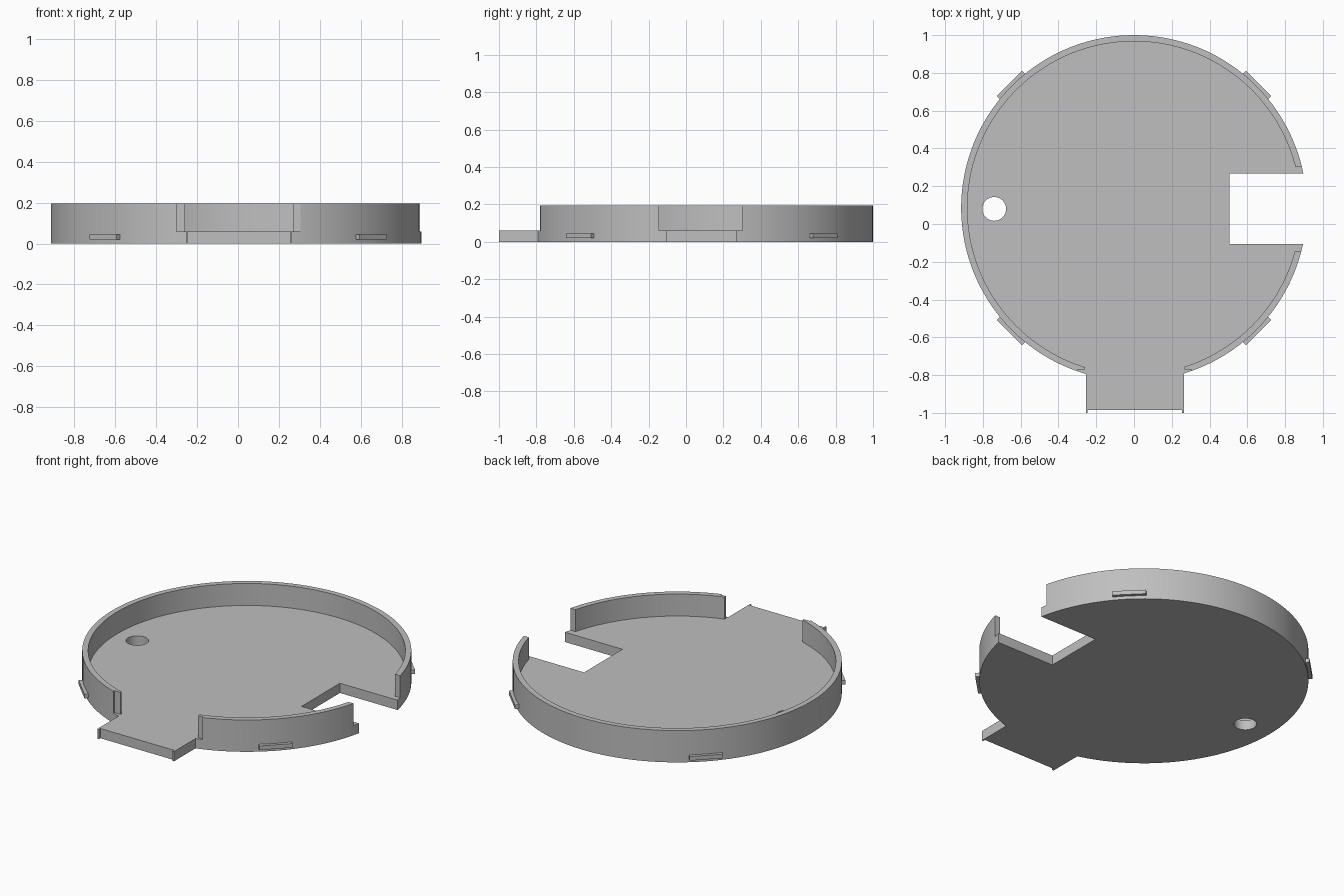
import bpy, bmesh
from math import acos, cos, pi, radians, sin
from mathutils import Matrix, Vector

if "Cube" in bpy.data.objects:
    bpy.data.objects.remove(bpy.data.objects["Cube"], do_unlink=True)

OUTER, INNER = 0.915, 0.882      # wall radii
CY = 0.085                       # disc centre in y
FLOOR, TOP = 0.06, 0.195         # floor and rim heights

grey = bpy.data.materials.new("plain grey")
grey.use_nodes = True
grey.diffuse_color = (0.52, 0.52, 0.52, 1)
grey.node_tree.nodes["Principled BSDF"].inputs["Base Color"].default_value = grey.diffuse_color


def prism(name, outline, z0, z1):
    """Extrude a counter-clockwise outline between two heights."""
    bm = bmesh.new()
    face = bm.faces.new([bm.verts.new((x, y, z0)) for x, y in outline])
    top = bmesh.ops.extrude_face_region(bm, geom=[face])["geom"]
    bmesh.ops.translate(bm, vec=(0, 0, z1 - z0),
                        verts=[v for v in top if isinstance(v, bmesh.types.BMVert)])
    bmesh.ops.recalc_face_normals(bm, faces=bm.faces)
    mesh = bpy.data.meshes.new(name)
    bm.to_mesh(mesh)
    bm.free()
    mesh.materials.append(grey)
    ob = bpy.data.objects.new(name, mesh)
    bpy.context.collection.objects.link(ob)
    return ob


def arc(cx, cy, r, a0, a1, n):
    return [(cx + r * cos(a0 + (a1 - a0) * i / n),
             cy + r * sin(a0 + (a1 - a0) * i / n)) for i in range(n + 1)]


def circle(cx, cy, r, n):
    return arc(cx, cy, r, 0, 2 * pi, n)[:-1]


def rect(x0, x1, y0, y1):
    return [(x0, y0), (x1, y0), (x1, y1), (x0, y1)]


def activate(ob):
    bpy.ops.object.select_all(action='DESELECT')
    ob.select_set(True)
    bpy.context.view_layer.objects.active = ob


def cut(ob, outline, z0, z1):
    cutter = prism("cutter", outline, z0, z1)
    cutter.hide_render = True
    mod = ob.modifiers.new("cut", 'BOOLEAN')
    mod.operation, mod.solver, mod.object = 'DIFFERENCE', 'EXACT', cutter
    activate(ob)
    bpy.ops.object.modifier_apply(modifier=mod.name)
    bpy.data.objects.remove(cutter, do_unlink=True)


# Tray blank: round outline with a front tab ending in two tiny prongs
TL, TR, END, LIP = -0.255, 0.265, -1.0, -0.985
outline = arc(0, CY, OUTER, -acos(TR / OUTER), 2 * pi - acos(TL / OUTER), 140)
outline += [(TL, END), (TL + 0.01, END), (TL + 0.01, LIP),
            (TR - 0.01, LIP), (TR - 0.01, END), (TR, END)]
tray = prism("tray", outline, 0, TOP)

# Recess, stepped wall gaps, side slot and round hole
cut(tray, circle(0, CY, INNER, 144), FLOOR, 0.4)
cut(tray, rect(-0.3, 0.305, -1.2, -0.77), FLOOR, 0.4)
cut(tray, rect(-0.26, 0.268, -0.9, -0.7), FLOOR, 0.4)
cut(tray, rect(0.75, 1.2, -0.145, 0.302), FLOOR, 0.4)
cut(tray, rect(0.505, 1.2, -0.105, 0.267), -0.2, 0.4)
cut(tray, circle(-0.74, 0.08, 0.063, 40), -0.2, 0.4)
activate(tray)
bpy.ops.object.shade_smooth_by_angle(angle=radians(30))

# Four snap clips around the outside, on the diagonals
for name, angle in (("back_left", 45), ("back_right", 135),
                    ("front_right", 225), ("front_left", 315)):
    clip = prism(name + "_clip", rect(0.89, 0.933, -0.094, 0.094), 0.02, 0.045)
    clip.data.transform(Matrix.Translation(Vector((0, CY, 0)))
                        @ Matrix.Rotation(radians(angle), 4, 'Z'))
